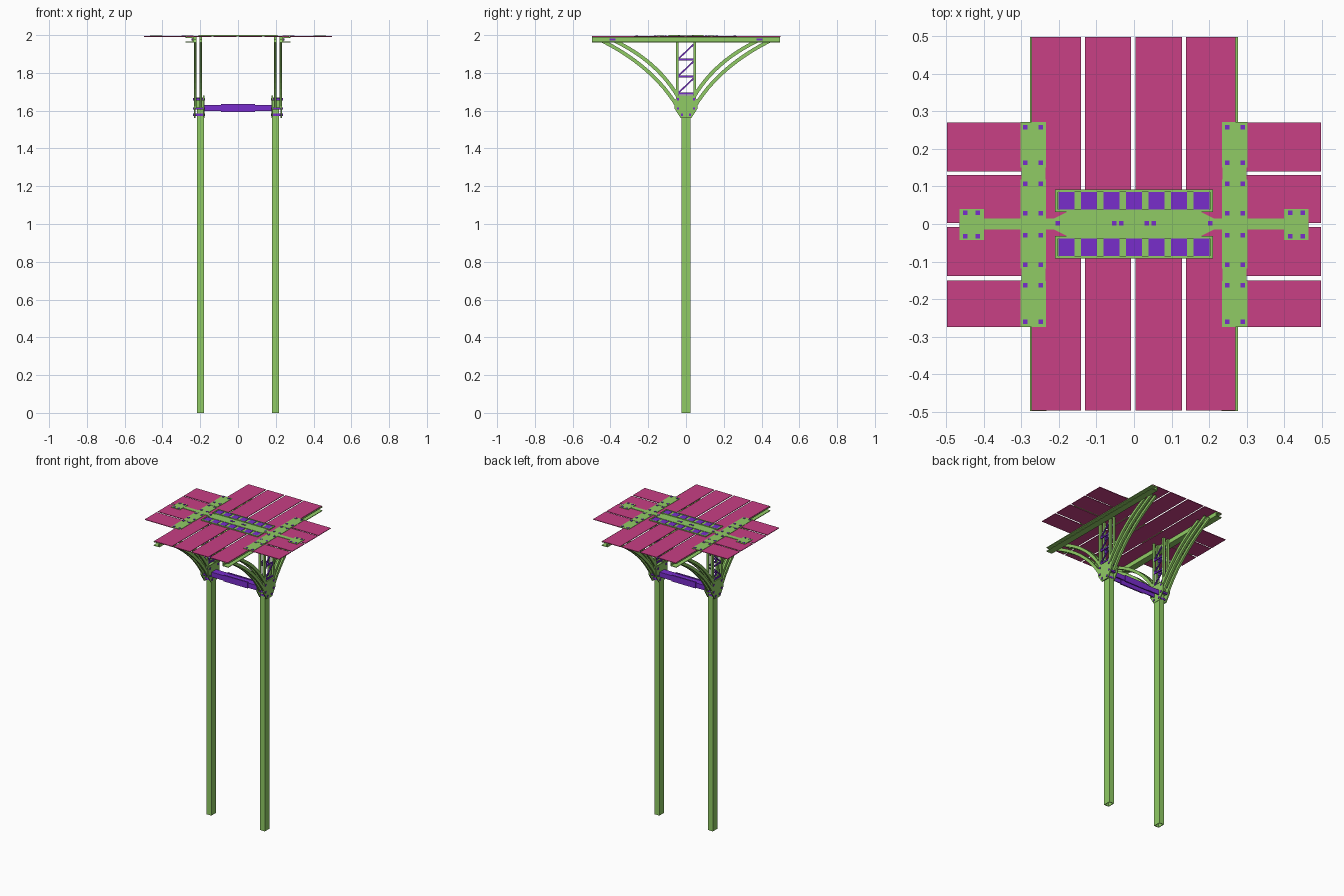
import bpy, bmesh
from mathutils import Vector

cube = bpy.data.objects.get("Cube")
if cube:
    bpy.data.objects.remove(cube, do_unlink=True)


def make_material(name, rgb):
    m = bpy.data.materials.new(name)
    m.use_nodes = True
    m.diffuse_color = (*rgb, 1)
    m.node_tree.nodes["Principled BSDF"].inputs["Base Color"].default_value = (*rgb, 1)
    return m


GREEN = make_material("leaf green", (0.28, 0.60, 0.13))
PINK = make_material("raspberry pink", (0.58, 0.05, 0.235))
PURPLE = make_material("violet", (0.19, 0.027, 0.60))
SIDES = (("left", 1), ("right", -1))


def finish(name, bm, mat):
    bmesh.ops.recalc_face_normals(bm, faces=bm.faces[:])
    mesh = bpy.data.meshes.new(name)
    bm.to_mesh(mesh)
    bm.free()
    mesh.materials.append(mat)
    ob = bpy.data.objects.new(name, mesh)
    bpy.context.collection.objects.link(ob)
    return ob


def add_box(bm, x0, x1, y0, y1, z0, z1):
    verts = bmesh.ops.create_cube(bm, size=1)["verts"]
    lo, hi = Vector((x0, y0, z0)), Vector((x1, y1, z1))
    for v in verts:
        v.co = (lo + hi) / 2 + v.co * (hi - lo)


def add_prism(bm, points, axis, a, b):
    """Extrude a flat outline along x (outline in y, z) or z (outline in x, y)."""
    place = (lambda p, t: (t, *p)) if axis == "x" else (lambda p, t: (*p, t))
    ring_a, ring_b = ([bm.verts.new(place(p, t)) for p in points] for t in (a, b))
    bm.faces.new(ring_a)
    bm.faces.new(ring_b)
    for i in range(len(points)):
        j = i - 1
        bm.faces.new((ring_a[j], ring_a[i], ring_b[i], ring_b[j]))


def boxes(name, mat, items):
    bm = bmesh.new()
    for it in items:
        add_box(bm, *it)
    return finish(name, bm, mat)


def span(s, a, b):
    return (a, b) if s > 0 else (-b, -a)


def ribbon(points, width):
    """Outline of a band of constant width along a path."""
    pts = [Vector(p) for p in points]
    left, right = [], []
    for i, p in enumerate(pts):
        d = (pts[min(i + 1, len(pts) - 1)] - pts[max(i - 1, 0)]).normalized()
        n = Vector((-d.y, d.x)) * width / 2
        left.append(tuple(p + n))
        right.append(tuple(p - n))
    return left + right[::-1]


def bend(p0, p1, p2, steps=12):
    a, b, c = Vector(p0), Vector(p1), Vector(p2)
    ts = [i / steps for i in range(steps + 1)]
    return [a * (1 - t) ** 2 + b * 2 * t * (1 - t) + c * t * t for t in ts]


PLANES = ((0.19, 0.203), (0.221, 0.234))
HEX = [(0.028, 1.56), (0.06, 1.61), (0.06, 1.655), (0.042, 1.68)]
HEX += [(-y, z) for y, z in reversed(HEX)]

for label, s in SIDES:
    # Hollow post with an open foot
    x0, x1, w = 0.18, 0.216, 0.004
    boxes(label + "_post", GREEN, [
        (*span(s, x0, x0 + w), -0.025, 0.025, 0, 1.66),
        (*span(s, x1 - w, x1), -0.025, 0.025, 0, 1.66),
        (*span(s, x0, x1), -0.025, -0.025 + w, 0, 1.66),
        (*span(s, x0, x1), 0.025 - w, 0.025, 0, 1.66)])

    # Gusset plates, sleeve and bolts at the post head
    bm = bmesh.new()
    for a, b in ((0.178, 0.184), (0.226, 0.234)):
        add_prism(bm, HEX, "x", *span(s, a, b))
    add_box(bm, *span(s, 0.182, 0.227), -0.035, 0.035, 1.61, 1.67)
    finish(label + "_gusset", bm, GREEN)
    boxes(label + "_gusset_bolts", PURPLE, [
        (*span(s, 0.174, 0.238), y - 0.005, y + 0.005, z - 0.006, z + 0.006)
        for q, z in ((0.022, 1.578), (0.042, 1.612), (0.042, 1.66)) for y in (q, -q)])

    # Curved double braces
    bm = bmesh.new()
    for f in (1, -1):
        for p0, p1, p2 in (((0.045, 1.62), (0.17, 1.83), (0.44, 1.968)),
                           ((0.04, 1.67), (0.15, 1.86), (0.375, 1.968))):
            outline = ribbon([(f * p.x, p.y) for p in bend(p0, p1, p2)], 0.019)
            for plane in PLANES:
                add_prism(bm, outline, "x", *span(s, *plane))
    finish(label + "_braces", bm, GREEN)

    # Lattice tower between post and roof
    boxes(label + "_lattice_uprights", GREEN, [
        (*span(s, *p), min(y, y + d), max(y, y + d), 1.66, 1.99)
        for p in PLANES for y, d in ((0.04, 0.014), (-0.04, -0.014))])
    bm = bmesh.new()
    for a, b in PLANES:
        lane = span(s, a + 0.003, b - 0.003)
        for z in (1.69, 1.78, 1.87):
            add_box(bm, *lane, -0.045, 0.045, z - 0.005, z + 0.005)
            add_prism(bm, ribbon([(-0.045, z), (0.045, z + 0.085)], 0.008), "x", *lane)
    finish(label + "_lattice_rungs", bm, PURPLE)

    # Channel beam under the roof
    boxes(label + "_beam", GREEN, [
        (*span(s, 0.233, 0.24), -0.498, 0.498, 1.962, 1.99),
        (*span(s, 0.233, 0.277), -0.498, 0.498, 1.962, 1.966),
        (*span(s, 0.233, 0.277), -0.498, 0.498, 1.986, 1.99)])
    boxes(label + "_beam_bolts", PURPLE, [
        (*span(s, 0.24, 0.246), y - 0.016, y + 0.016, 1.971, 1.981) for y in (-0.39, 0.39)])

    # Short roof panels
    boxes(label + "_short_panels", PINK, [
        (*span(s, 0.274, 0.498), a, b, 1.99, 1.994)
        for a, b in ((0.14, 0.271), (0.003, 0.131), (-0.138, -0.008), (-0.275, -0.15))])

    # Roof straps: wide plates joined by raised bridges, and an end plate
    strap = [(*span(s, 0.234, 0.303), a, b, 1.993, 1.996)
             for a, b in ((0.15, 0.272), (-0.118, 0.118), (-0.274, -0.152))]
    strap += [(*span(s, 0.236, 0.3), a, b, 1.993, 1.9975)
              for a, b in ((0.116, 0.152), (-0.154, -0.116))]
    strap += [(*span(s, 0.2, 0.42), -0.014, 0.014, 1.993, 1.9965),
              (*span(s, 0.4, 0.465), -0.042, 0.04, 1.993, 1.997)]
    boxes(label + "_roof_strap", GREEN, strap)
    spots = [(x, y) for x in (0.248, 0.29)
             for y in (0.258, 0.163, 0.107, 0.028, -0.03, -0.109, -0.163, -0.261)]
    spots += [(x, y) for x in (0.417, 0.45) for y in (0.03, -0.032)]
    spots += [(x, 0.002) for x in (0.034, 0.052, 0.203)]
    boxes(label + "_roof_bolts", PURPLE, [
        (*span(s, x - 0.006, x + 0.006), y - 0.006, y + 0.006, 1.994, 1.999)
        for x, y in spots])

# Long roof panels
boxes("long_panels", PINK, [
    (a, b, -0.497, 0.499, 1.99, 1.994)
    for a, b in ((-0.273, -0.141), (-0.131, -0.008), (0.004, 0.128), (0.139, 0.271))])

# Central spine plate with tapered ends
half = [(0.215, 0.014), (0.17, 0.036)]
upper = half + [(-x, y) for x, y in reversed(half)]
bm = bmesh.new()
add_prism(bm, upper + [(x, -y) for x, y in reversed(upper)], "z", 1.993, 1.9965)
finish("spine_plate", bm, GREEN)

# Framed window rows on both sides of the spine
for label, f in (("back", 1), ("front", -1)):
    frame = [(-0.21, 0.21, *span(f, a, b), 1.993, 2.0)
             for a, b in ((0.032, 0.038), (0.085, 0.092))]
    frame += [(x - 0.004, x + 0.004, *span(f, 0.032, 0.092), 1.993, 2.0)
              for x in (-0.206, 0.206)]
    frame.append((-0.207, 0.207, *span(f, 0.034, 0.088), 1.993, 1.996))
    boxes(label + "_window_frame", GREEN, frame)
    boxes(label + "_windows", PURPLE, [
        (0.06 * i - 0.021, 0.06 * i + 0.021, *span(f, 0.037, 0.087), 1.995, 1.998)
        for i in range(-3, 4)])

# Crossbar between the posts, slightly deeper in the middle, open below
boxes("crossbar", PURPLE, [
    (-0.18, 0.18, -0.024, 0.024, 1.622, 1.63),
    (-0.18, 0.18, -0.024, -0.018, 1.597, 1.63),
    (-0.18, 0.18, 0.018, 0.024, 1.597, 1.63),
    (-0.09, 0.09, -0.026, -0.017, 1.593, 1.634),
    (-0.09, 0.09, 0.017, 0.026, 1.593, 1.634)])
